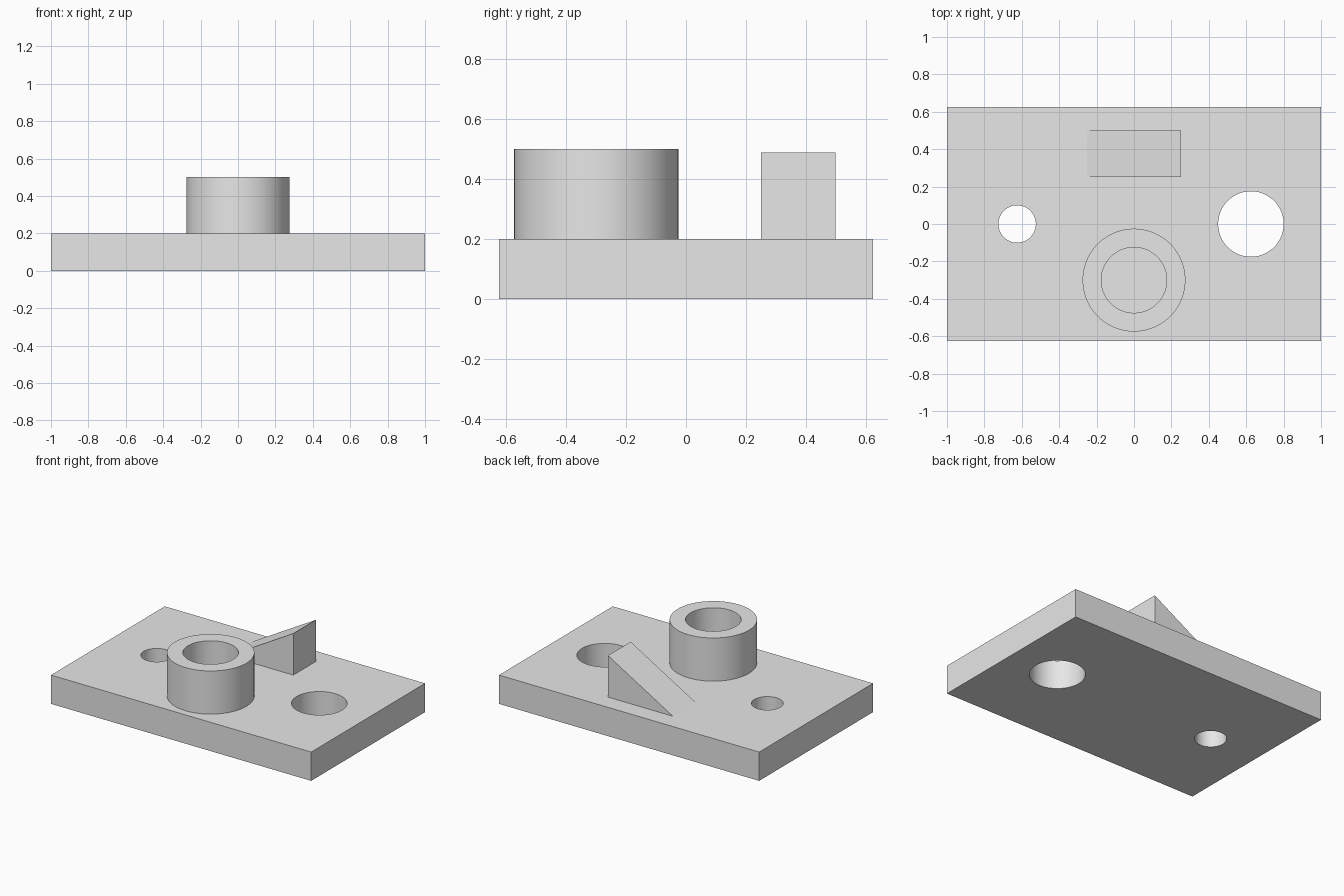
import bpy
import bmesh
import math

SEGMENTS = 96
PLATE_TOP = 0.2

default = bpy.data.objects.get("Cube")
if default:
    bpy.data.objects.remove(default, do_unlink=True)

grey = bpy.data.materials.new("light_grey")
grey.use_nodes = True
grey.diffuse_color = (0.8, 0.8, 0.8, 1)
grey.node_tree.nodes["Principled BSDF"].inputs["Base Color"].default_value = grey.diffuse_color


def finish(name, bm):
    """Turn a bmesh into a named, smooth-by-angle grey object."""
    bmesh.ops.recalc_face_normals(bm, faces=bm.faces)
    mesh = bpy.data.meshes.new(name)
    bm.to_mesh(mesh)
    bm.free()
    mesh.materials.append(grey)
    obj = bpy.data.objects.new(name, mesh)
    bpy.context.collection.objects.link(obj)
    select(obj)
    bpy.ops.object.shade_smooth_by_angle(angle=math.radians(25))
    return obj


def select(obj):
    bpy.ops.object.select_all(action="DESELECT")
    obj.select_set(True)
    bpy.context.view_layer.objects.active = obj


def extrude_outline(name, points, offset):
    """Extrude a closed outline along an offset."""
    bm = bmesh.new()
    face = bm.faces.new([bm.verts.new(p) for p in points])
    result = bmesh.ops.extrude_face_region(bm, geom=[face], use_keep_orig=True)
    moved = [v for v in result["geom"] if isinstance(v, bmesh.types.BMVert)]
    bmesh.ops.translate(bm, verts=moved, vec=offset)
    return finish(name, bm)


def circle(x, y, z, radius):
    steps = [math.tau * i / SEGMENTS for i in range(SEGMENTS)]
    return [(x + radius * math.cos(a), y + radius * math.sin(a), z) for a in steps]


def drill(target, x, y, radius):
    """Cut a through hole in the target."""
    cutter = extrude_outline("hole_cutter", circle(x, y, -0.1, radius), (0, 0, 0.5))
    cutter.hide_render = True
    mod = target.modifiers.new("hole", "BOOLEAN")
    mod.operation = "DIFFERENCE"
    mod.solver = "EXACT"
    mod.object = cutter
    select(target)
    bpy.ops.object.modifier_apply(modifier=mod.name)
    bpy.data.objects.remove(cutter, do_unlink=True)


# Base plate with a small and a large through hole
corners = [(-1, -0.625, 0), (1, -0.625, 0), (1, 0.625, 0), (-1, 0.625, 0)]
plate = extrude_outline("base_plate", corners, (0, 0, PLATE_TOP))
drill(plate, -0.625, 0, 0.1)
drill(plate, 0.625, 0, 0.175)
select(plate)
bpy.ops.object.shade_smooth_by_angle(angle=math.radians(25))

# Hollow boss: bore ends on the plate
bm = bmesh.new()
profile = [(0.275, PLATE_TOP), (0.275, 0.5), (0.175, 0.5), (0.175, PLATE_TOP)]
rings = [[bm.verts.new(p) for p in circle(0, -0.3, z, r)] for r, z in profile]
for low, high in zip(rings, rings[1:]):
    for i in range(SEGMENTS):
        j = (i + 1) % SEGMENTS
        bm.faces.new((low[i], low[j], high[j], high[i]))
finish("hollow_boss", bm)

# Ramp rising at thirty degrees towards the left
rise = PLATE_TOP + 0.5 * math.tan(math.radians(30))
side = [(-0.25, 0.25, PLATE_TOP), (0.25, 0.25, PLATE_TOP), (0.25, 0.25, rise)]
extrude_outline("wedge_ramp", side, (0, 0.25, 0))
